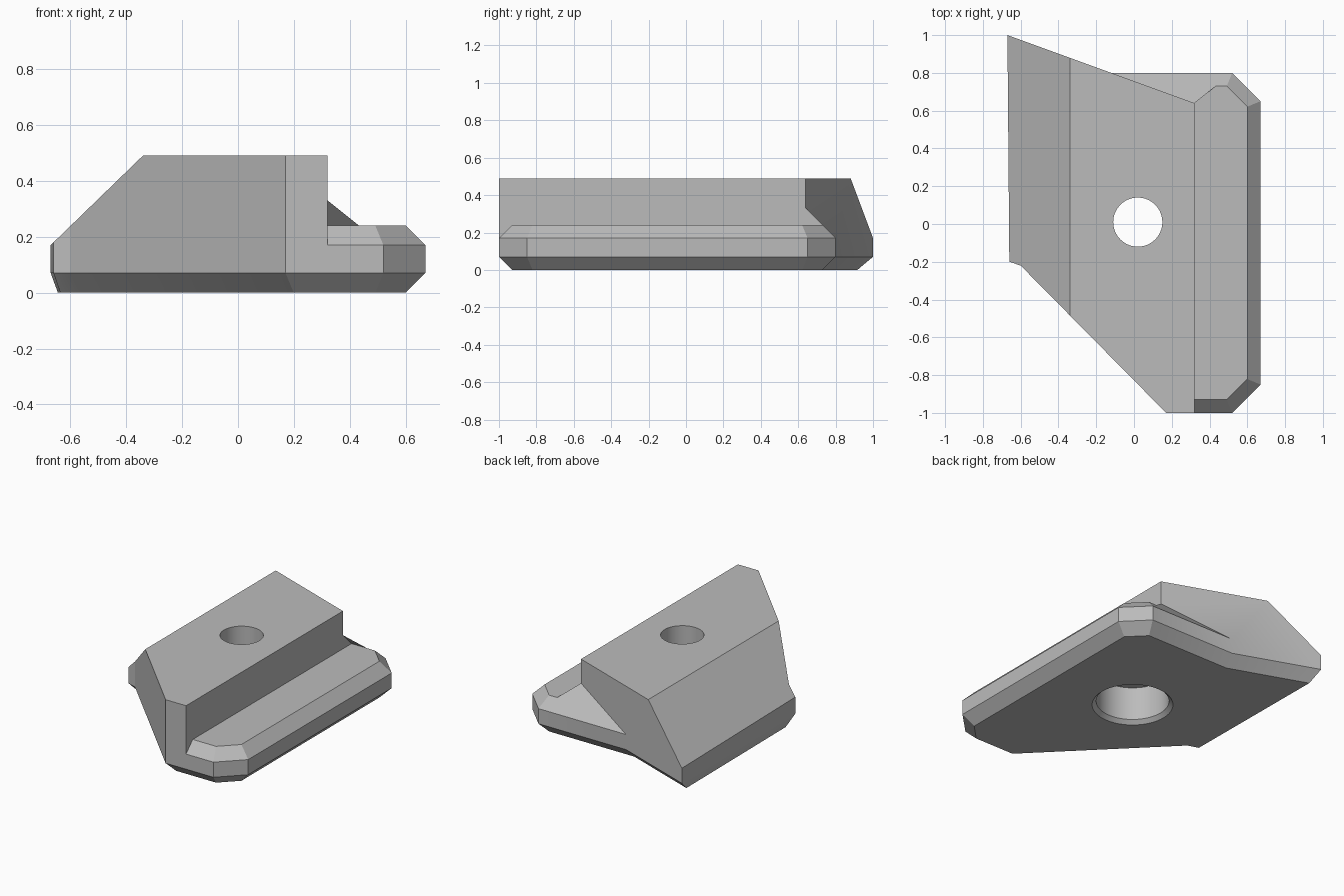
import bpy, bmesh
from mathutils import Vector
from mathutils.geometry import intersect_line_line_2d

old = bpy.data.objects.get("Cube")
if old:
    bpy.data.objects.remove(old, do_unlink=True)

grey = bpy.data.materials.new("plain_grey")
grey.use_nodes = True
colour = (0.5, 0.5, 0.5, 1)
grey.diffuse_color = colour
grey.node_tree.nodes["Principled BSDF"].inputs["Base Color"].default_value = colour


def inset(outline, distances):
    """Move each edge of a counter-clockwise outline inward by its own distance."""
    pts = [Vector(p) for p in outline]
    n = len(pts)
    lines = []
    for i, d in enumerate(distances):
        a, b = pts[i], pts[(i + 1) % n]
        along = (b - a).normalized()
        shift = Vector((-along.y, along.x)) * d
        lines.append((a + shift, along))
    result = []
    for i in range(n):
        (p, u), (q, v) = lines[i - 1], lines[i]
        result.append(p + u * ((q - p).cross(v) / u.cross(v)))
    return result


def make_object(name, bm):
    bmesh.ops.recalc_face_normals(bm, faces=bm.faces)
    mesh = bpy.data.meshes.new(name)
    bm.to_mesh(mesh)
    bm.free()
    mesh.materials.append(grey)
    obj = bpy.data.objects.new(name, mesh)
    bpy.context.collection.objects.link(obj)
    return obj


def loft(name, rings, cut=None):
    """Join rings of (outline, height) into a closed solid, optionally cut by a plane."""
    bm = bmesh.new()
    loops = [[bm.verts.new((p[0], p[1], z)) for p in ring] for ring, z in rings]
    bm.faces.new(loops[0])
    bm.faces.new(loops[-1])
    for low, high in zip(loops, loops[1:]):
        for i in range(len(low)):
            j = (i + 1) % len(low)
            bm.faces.new((low[i], low[j], high[j], high[i]))
    if cut:
        bmesh.ops.recalc_face_normals(bm, faces=bm.faces)
        bmesh.ops.bisect_plane(bm, geom=bm.verts[:] + bm.edges[:] + bm.faces[:],
                               plane_co=cut[0], plane_no=cut[1], clear_outer=True)
        bmesh.ops.holes_fill(bm, edges=[e for e in bm.edges if e.is_boundary])
    return make_object(name, bm)


def hull(name, points):
    bm = bmesh.new()
    for p in points:
        bm.verts.new(p)
    bmesh.ops.convex_hull(bm, input=bm.verts)
    return make_object(name, bm)


def combine(target, tool, operation):
    mod = target.modifiers.new(operation, "BOOLEAN")
    mod.operation, mod.solver, mod.object = operation, "EXACT", tool
    bpy.context.view_layer.objects.active = target
    bpy.ops.object.modifier_apply(modifier=mod.name)
    bpy.data.objects.remove(tool, do_unlink=True)


def turned(name, profile, sides=64):
    """Upright turned cutter from (radius, height) steps."""
    bm = bmesh.new()
    verts = [bm.verts.new((r, 0, z)) for r, z in profile]
    edges = [bm.edges.new(pair) for pair in zip(verts, verts[1:])]
    bmesh.ops.spin(bm, geom=verts + edges, axis=(0, 0, 1), cent=(0, 0, 0),
                   angle=6.2831853, steps=sides)
    bmesh.ops.remove_doubles(bm, verts=bm.verts, dist=0.0005)
    bmesh.ops.translate(bm, verts=bm.verts, vec=(0.02, 0.01, 0))
    obj = make_object(name, bm)
    obj.hide_render = True
    return obj


bevel, waist, shoulder, ledge, top = 0.07, 0.07, 0.17, 0.24, 0.49

# Base with a bevelled underside
left_side = [(-0.67, 1), (-0.66, -0.20), (-0.60, -0.22), (0.17, -1)]
tongue = [(0.52, -1), (0.67, -0.85), (0.67, 0.65), (0.52, 0.80)]
base_outline = left_side + tongue + [(-0.12, 0.80)]
base_insets = [0.025] + [bevel] * 8
body = loft("clamp_block", [(inset(base_outline, base_insets), 0),
                            (base_outline, waist), (base_outline, shoulder)])

# Tall block with a sloping left face
tall_outline = left_side + [(0.32, -1), (0.32, 0.64)]
tall = loft("tall_block", [(tall_outline, 0.1), (tall_outline, top)],
            cut=((-0.67, 1, shoulder), (-0.32, 0, 0.33)))

# Bevelled tongue along the right
ledge_outline = [(0.30, -1)] + tongue + [(0.30, 0.80)]
ledge_insets = [bevel] * 5 + [0]
ledge_part = loft("ledge", [(ledge_outline, 0.1), (ledge_outline, shoulder),
                            (inset(ledge_outline, ledge_insets), ledge)])

# Sloping wedge running from the tongue into the back face
wedge = hull("back_wedge", [(x, y, z) for x, y, z in (
    (-0.12, 0.80, 0.17), (0.32, 0.80, 0.17), (0.32, 0.64, 0.33),
    (-0.12, 0.80, 0.1), (0.32, 0.80, 0.1), (0.32, 0.60, 0.1), (0.32, 0.60, 0.33),
    (-0.12, 0.75, 0.1))])

for part in (tall, ledge_part, wedge):
    combine(body, part, "UNION")

# Through hole with a wide recess underneath
bore = turned("bore_cutter", [(0, -0.1), (0.25, -0.1), (0.25, 0), (0.225, 0.025),
                              (0.225, 0.25), (0.13, 0.25), (0.13, 0.6), (0, 0.6)])
combine(body, bore, "DIFFERENCE")

# Merge flat pieces and keep edges crisp
bm = bmesh.new()
bm.from_mesh(body.data)
bmesh.ops.remove_doubles(bm, verts=bm.verts, dist=0.0005)
bmesh.ops.dissolve_limit(bm, angle_limit=0.01, verts=bm.verts, edges=bm.edges)
bm.to_mesh(body.data)
bm.free()
body.select_set(True)
bpy.context.view_layer.objects.active = body
bpy.ops.object.shade_smooth_by_angle(angle=0.35)
